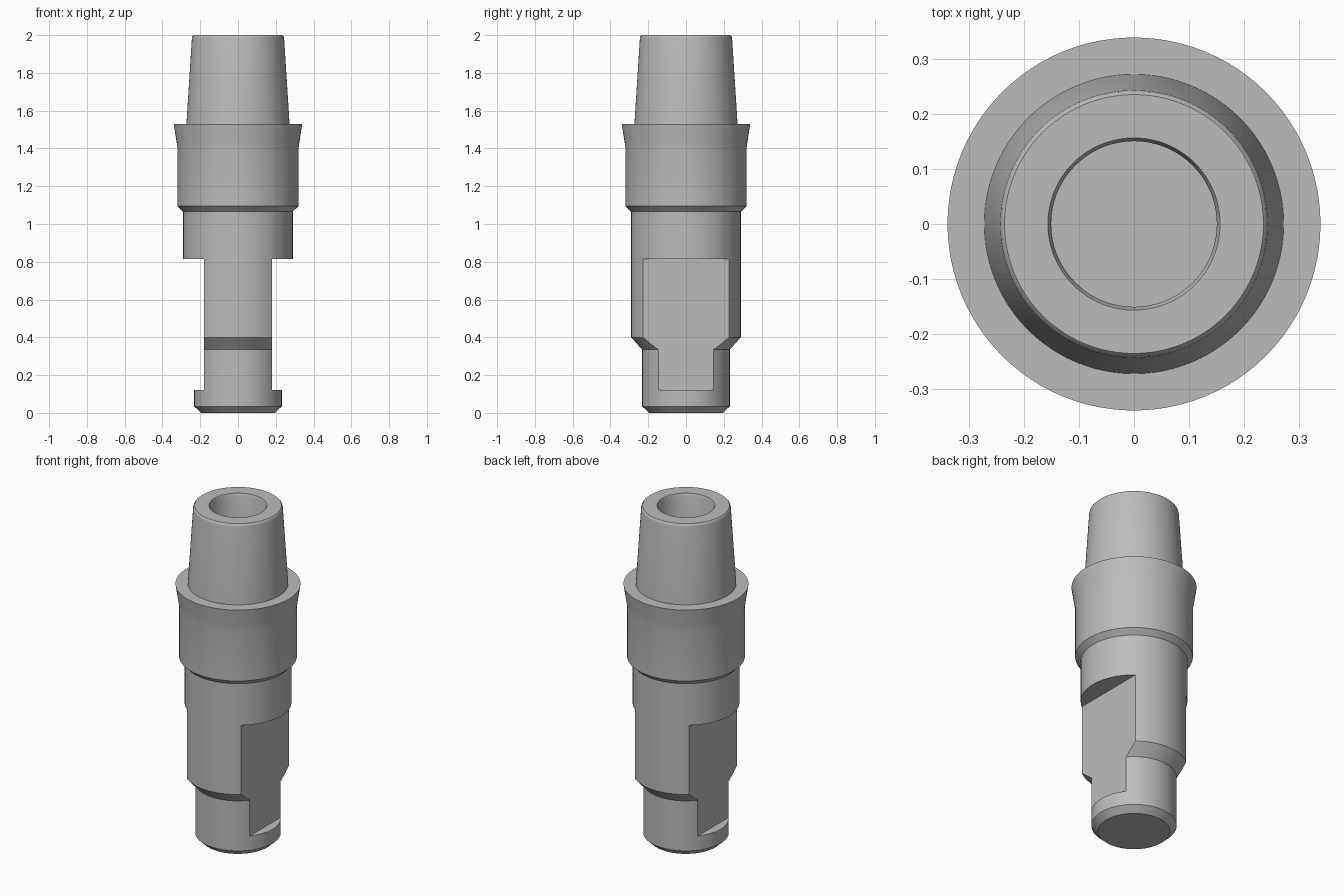
import bpy, bmesh, math
from mathutils import Vector

if "Cube" in bpy.data.objects:
    bpy.data.objects.remove(bpy.data.objects["Cube"], do_unlink=True)

steel = bpy.data.materials.new("plain grey metal")
steel.use_nodes = True
GREY = (0.5, 0.5, 0.5, 1)
steel.diffuse_color = GREY
steel.node_tree.nodes["Principled BSDF"].inputs["Base Color"].default_value = GREY


def add_object(name, bm):
    mesh = bpy.data.meshes.new(name)
    bmesh.ops.recalc_face_normals(bm, faces=bm.faces)
    bm.to_mesh(mesh)
    bm.free()
    mesh.materials.append(steel)
    obj = bpy.data.objects.new(name, mesh)
    bpy.context.collection.objects.link(obj)
    return obj


def lathe(name, profile, steps=96):
    """Spin (radius, height) points around the z axis."""
    bm = bmesh.new()
    verts = [bm.verts.new((r, 0, z)) for r, z in profile]
    edges = [bm.edges.new(pair) for pair in zip(verts, verts[1:])]
    bmesh.ops.spin(bm, geom=verts + edges, axis=(0, 0, 1), cent=(0, 0, 0),
                   angle=math.tau, steps=steps, use_duplicate=False)
    bmesh.ops.remove_doubles(bm, verts=bm.verts, dist=0.0002)
    return add_object(name, bm)


# Turned body: foot, shank, flared collar, tapered post and its bore
foot = [(0, 0), (0.195, 0), (0.232, 0.035), (0.232, 0.335)]
shank = [(0.29, 0.4), (0.29, 1.065)]
collar = [(0.32, 1.095), (0.32, 1.4), (0.326, 1.44), (0.34, 1.53)]
post = [(0.273, 1.53), (0.244, 1.985), (0.242, 1.994), (0.236, 2)]
bore = [(0.157, 2), (0.151, 1.985), (0.151, 1.5), (0, 1.5)]
body = lathe("turned_body", foot + shank + collar + post + bore)

# Two flats milled into the sides of the shank
FLAT_X, BOTTOM, TOP = 0.18, 0.12, 0.815
for side, name in ((1, "left_flat_cutter"), (-1, "right_flat_cutter")):
    bm = bmesh.new()
    bmesh.ops.create_cube(bm, size=1)
    bmesh.ops.scale(bm, vec=(0.4, 1, TOP - BOTTOM), verts=bm.verts)
    bmesh.ops.translate(bm, verts=bm.verts,
                        vec=Vector((side * (FLAT_X + 0.2), 0, (TOP + BOTTOM) / 2)))
    cutter = add_object(name, bm)
    cutter.hide_render = True
    cut = body.modifiers.new(name, "BOOLEAN")
    cut.operation = "DIFFERENCE"
    cut.solver = "EXACT"
    cut.object = cutter
    bpy.context.view_layer.objects.active = body
    bpy.ops.object.modifier_apply(modifier=cut.name)
    bpy.data.objects.remove(cutter, do_unlink=True)

# Smooth round walls with crisp machined edges
bpy.ops.object.select_all(action="DESELECT")
body.select_set(True)
bpy.context.view_layer.objects.active = body
bpy.ops.object.shade_smooth_by_angle(angle=math.radians(35))
